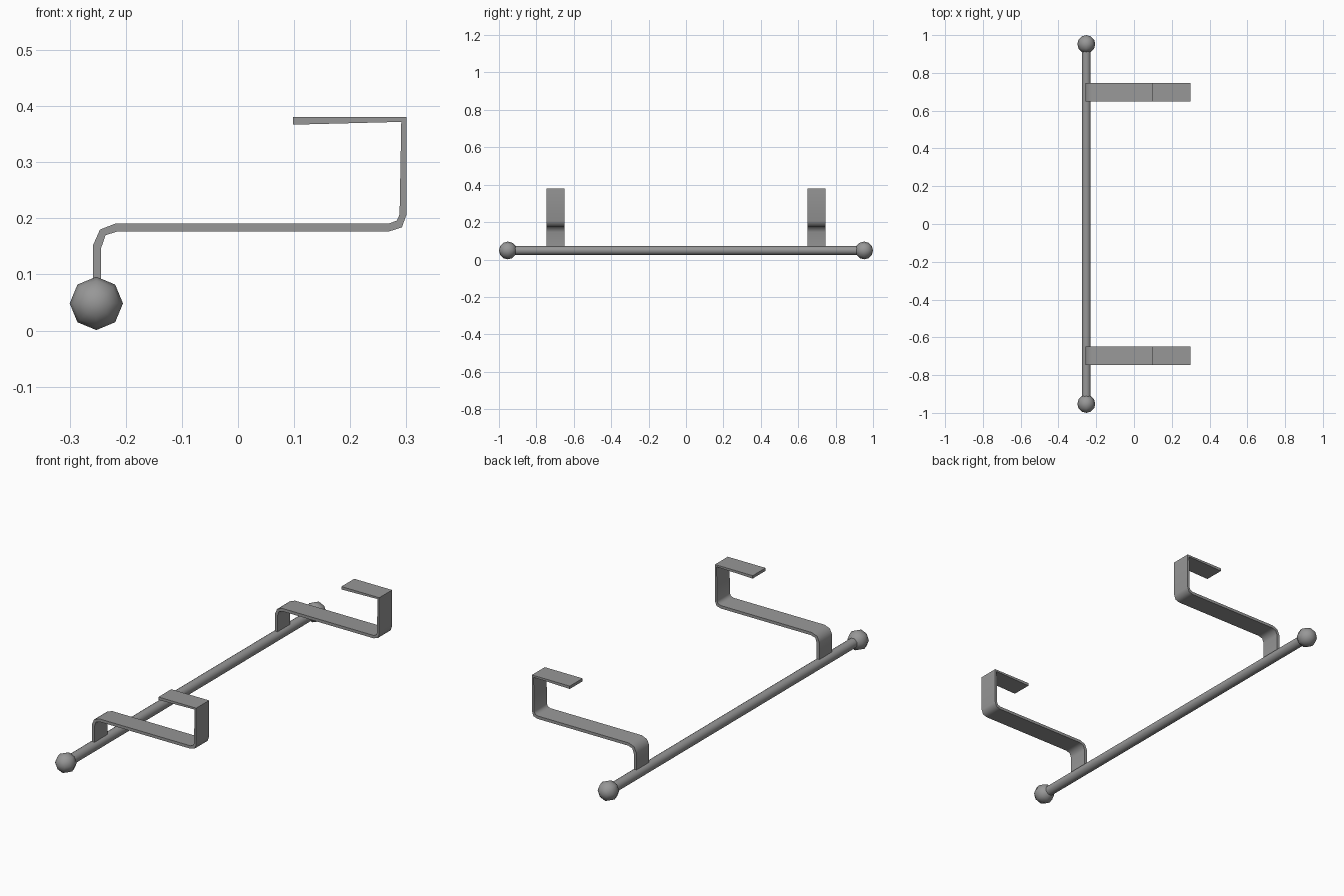
import bpy, bmesh, math

if "Cube" in bpy.data.objects:
    bpy.data.objects.remove(bpy.data.objects["Cube"])

ROD_X, ROD_Z = -0.2525, 0.0485

# Dark grey metal for every part
metal = bpy.data.materials.new("dark_metal")
metal.diffuse_color = (0.31, 0.31, 0.31, 1)
metal.use_nodes = True
metal.node_tree.nodes["Principled BSDF"].inputs["Base Color"].default_value = metal.diffuse_color


def finish(obj, name, degrees=75):
    obj.name = name
    obj.data.materials.append(metal)
    bpy.ops.object.select_all(action='DESELECT')
    obj.select_set(True)
    bpy.context.view_layer.objects.active = obj
    bpy.ops.object.shade_smooth_by_angle(angle=math.radians(degrees))


def strap(name, profile, y_mid, width):
    """Extrude an x-z outline along y."""
    bm = bmesh.new()
    face = bm.faces.new([bm.verts.new((x, y_mid - width / 2, z)) for x, z in profile])
    moved = bmesh.ops.extrude_face_region(bm, geom=[face])['geom']
    verts = [g for g in moved if isinstance(g, bmesh.types.BMVert)]
    bmesh.ops.translate(bm, vec=(0, width, 0), verts=verts)
    bmesh.ops.recalc_face_normals(bm, faces=bm.faces)
    mesh = bpy.data.meshes.new(name)
    bm.to_mesh(mesh)
    bm.free()
    obj = bpy.data.objects.new(name, mesh)
    bpy.context.collection.objects.link(obj)
    finish(obj, name)


# Rail
bpy.ops.mesh.primitive_cylinder_add(vertices=16, radius=0.0235, depth=1.9,
                                    location=(ROD_X, 0, ROD_Z),
                                    rotation=(math.pi / 2, 0, 0))
finish(bpy.context.object, "rail")

# Bent flat hook outline: outer side back to the rail along the inner side
hook = [(-0.258, 0.06), (-0.258, 0.153), (-0.246, 0.180), (-0.218, 0.191),
        (0.269, 0.191), (0.283, 0.196), (0.288, 0.207), (0.291, 0.372),
        (0.098, 0.367), (0.098, 0.381), (0.300, 0.381), (0.300, 0.206),
        (0.292, 0.184), (0.270, 0.177), (-0.214, 0.177), (-0.236, 0.170),
        (-0.244, 0.147), (-0.244, 0.06)]

# End balls and hooks on both ends
for label, side in (("front", -1), ("back", 1)):
    bpy.ops.mesh.primitive_uv_sphere_add(segments=8, ring_count=6, radius=0.0475,
                                         location=(ROD_X, side * 0.9525, ROD_Z),
                                         rotation=(math.pi / 2, 0, 0))
    finish(bpy.context.object, label + "_end_ball")
    strap(label + "_hook", hook, side * 0.698, 0.098)
